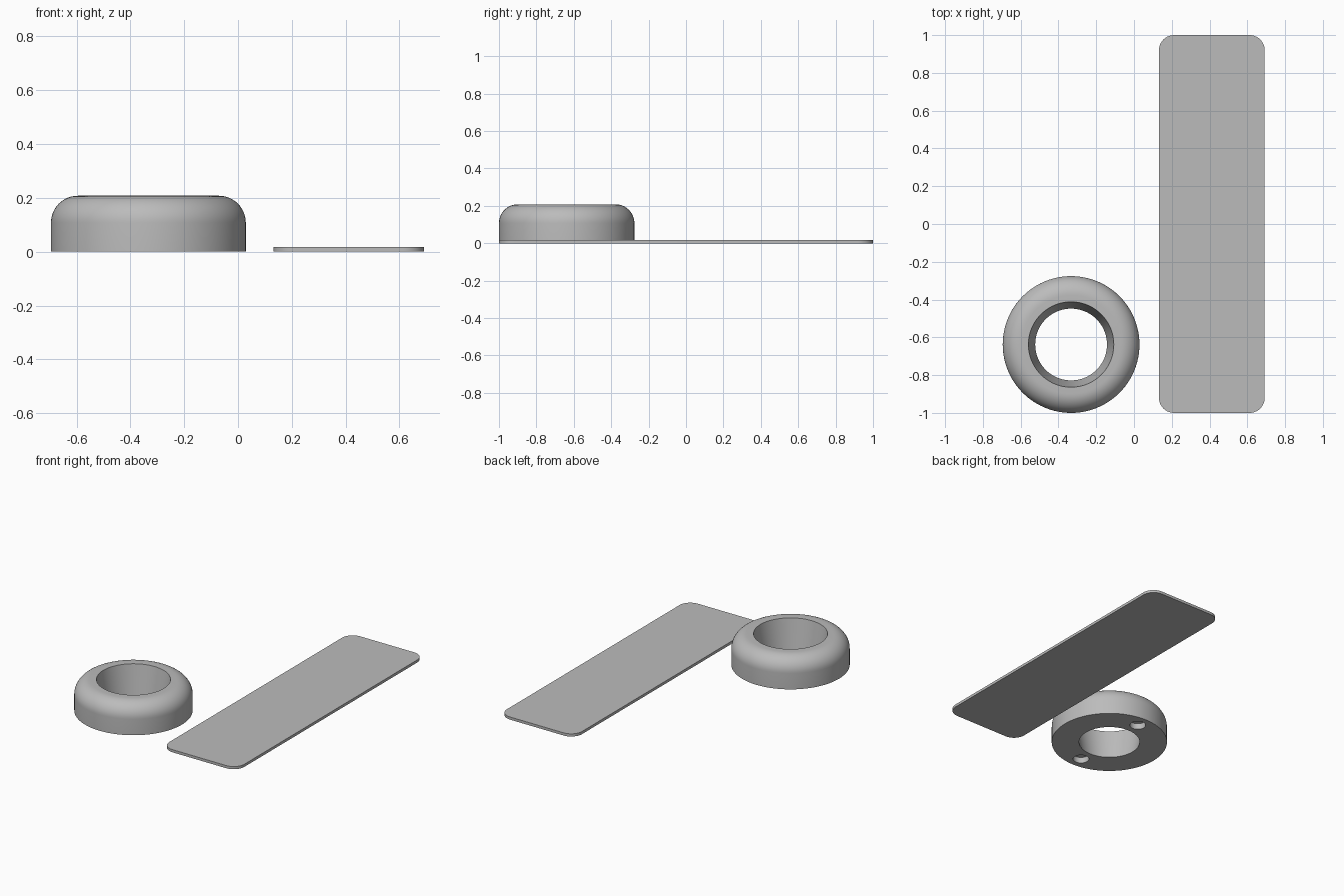
import bpy, bmesh, math

if "Cube" in bpy.data.objects:
    bpy.data.objects.remove(bpy.data.objects["Cube"])

grey = bpy.data.materials.new("plain grey")
grey.diffuse_color = (0.5, 0.5, 0.5, 1)
grey.use_nodes = True
grey.node_tree.nodes["Principled BSDF"].inputs["Base Color"].default_value = grey.diffuse_color

CX, CY = -0.333, -0.638      # ring centre
R_OUT, H, FILLET = 0.362, 0.208, 0.1


def make_object(name, bm):
    bmesh.ops.recalc_face_normals(bm, faces=bm.faces)
    mesh = bpy.data.meshes.new(name)
    bm.to_mesh(mesh)
    bm.free()
    ob = bpy.data.objects.new(name, mesh)
    bpy.context.collection.objects.link(ob)
    mesh.materials.append(grey)
    return ob


def smooth(ob):
    bpy.ops.object.select_all(action='DESELECT')
    ob.select_set(True)
    bpy.context.view_layer.objects.active = ob
    bpy.ops.object.shade_smooth_by_angle(angle=math.radians(30))


def arc(cx, cy, r, a0, a1, n):
    return [(cx + r * math.cos(math.radians(a0 + (a1 - a0) * i / n)),
             cy + r * math.sin(math.radians(a0 + (a1 - a0) * i / n))) for i in range(n + 1)]


# ring: closed profile with rounded outer shoulder and tapered bore, spun round z
profile = [(0.19, 0), (R_OUT, 0)]
profile += arc(R_OUT - FILLET, H - FILLET, FILLET, 0, 90, 12)
profile += [(0.226, H)]
SEG = 96
bm = bmesh.new()
rows = []
for s in range(SEG):
    a = 2 * math.pi * s / SEG
    rows.append([bm.verts.new((r * math.cos(a), r * math.sin(a), z)) for r, z in profile])
n = len(profile)
for s in range(SEG):
    p, q = rows[s], rows[(s + 1) % SEG]
    for i in range(n):
        j = (i + 1) % n
        bm.faces.new((p[i], q[i], q[j], p[j]))
ring = make_object("ring", bm)
ring.location = (CX, CY, 0)

# two shallow round pockets in the underside
for i, side in enumerate((-1, 1)):
    bm = bmesh.new()
    bmesh.ops.create_cone(bm, cap_ends=True, segments=32, radius1=0.05, radius2=0.05, depth=0.08)
    cutter = make_object("pocket_cutter_%d" % (i + 1), bm)
    cutter.location = (CX, CY + side * 0.277, 0)
    cutter.hide_render = True
    cutter.display_type = 'WIRE'
    cut = ring.modifiers.new("pocket_%d" % (i + 1), 'BOOLEAN')
    cut.operation = 'DIFFERENCE'
    cut.solver = 'EXACT'
    cut.object = cutter

# bake the pockets before smoothing so their rims stay sharp
bpy.context.view_layer.update()
baked = bpy.data.meshes.new_from_object(ring.evaluated_get(bpy.context.evaluated_depsgraph_get()))
ring.modifiers.clear()
ring.data = baked
for ob in [o for o in bpy.data.objects if o.name.startswith("pocket_cutter")]:
    bpy.data.objects.remove(ob)
smooth(ring)

# plate: thin strip with rounded corners
X0, X1, Y0, Y1, RC, T = 0.132, 0.692, -1.0, 1.0, 0.08, 0.018
outline = (arc(X1 - RC, Y1 - RC, RC, 0, 90, 10) + arc(X0 + RC, Y1 - RC, RC, 90, 180, 10)
           + arc(X0 + RC, Y0 + RC, RC, 180, 270, 10) + arc(X1 - RC, Y0 + RC, RC, 270, 360, 10))
bm = bmesh.new()
base = bm.faces.new([bm.verts.new((x, y, 0)) for x, y in outline])
ext = bmesh.ops.extrude_face_region(bm, geom=[base], use_keep_orig=True)
for v in [g for g in ext["geom"] if isinstance(g, bmesh.types.BMVert)]:
    v.co.z = T
plate = make_object("plate", bm)
smooth(plate)
